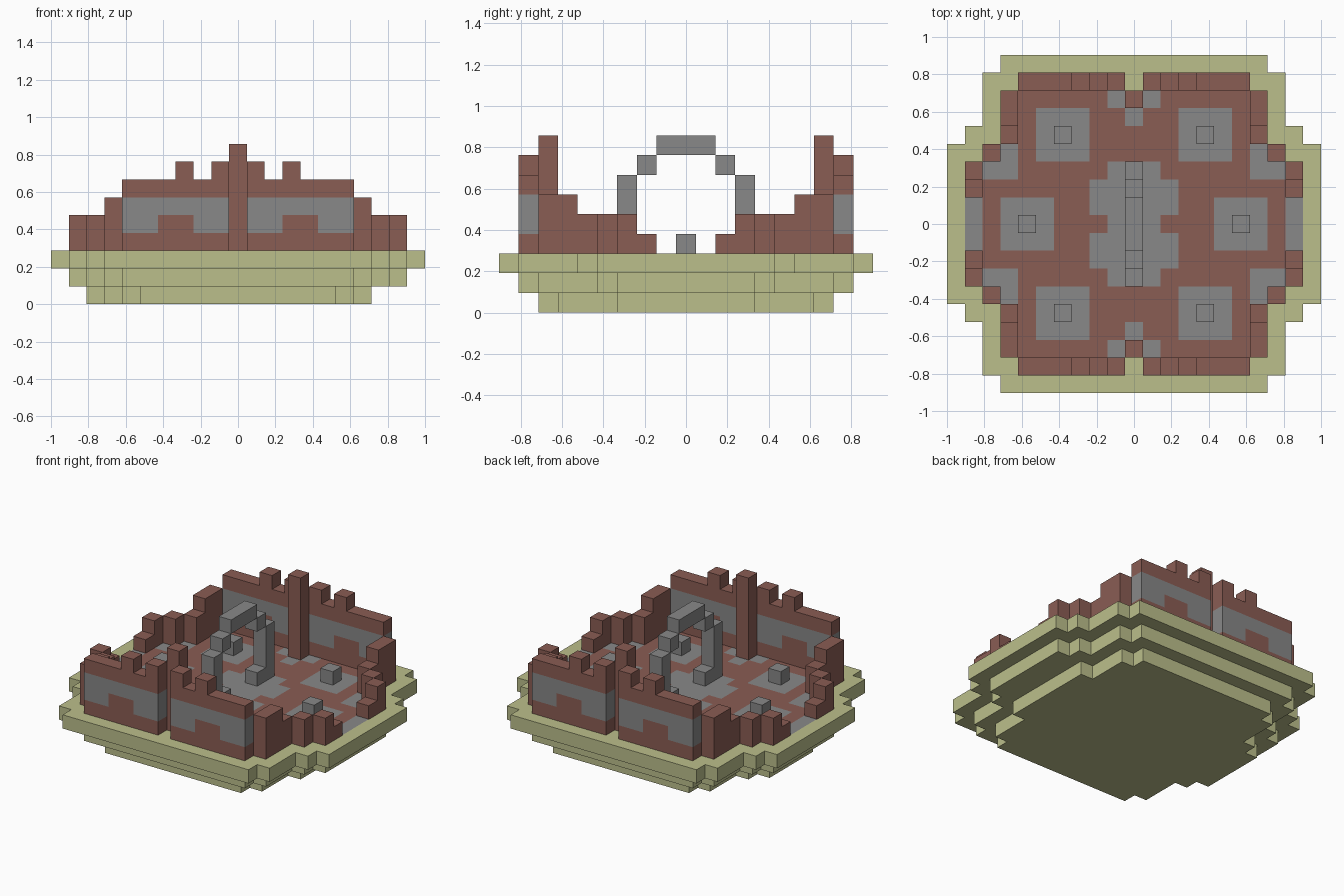
import bpy
import bmesh

cube = bpy.data.objects.get("Cube")
if cube:
    bpy.data.objects.remove(cube, do_unlink=True)

U = 2 / 21      # edge of one building block
GROUND = 3      # the courtyard lies three blocks up


def material(name, rgb):
    mat = bpy.data.materials.new(name)
    mat.use_nodes = True
    color = (*rgb, 1)
    mat.diffuse_color = color
    mat.node_tree.nodes["Principled BSDF"].inputs["Base Color"].default_value = color
    return mat


SAND = material("sand green", (0.50, 0.52, 0.26))
BRICK = material("red brown brick", (0.255, 0.109, 0.088))
STONE = material("grey stone", (0.246, 0.246, 0.246))


def finish(name, bm, mats):
    mesh = bpy.data.meshes.new(name)
    bm.to_mesh(mesh)
    bm.free()
    for mat in mats:
        mesh.materials.append(mat)
    obj = bpy.data.objects.new(name, mesh)
    bpy.context.collection.objects.link(obj)


def add_box(bm, x, y, z, index=0):
    """Box over inclusive block ranges in x and y, and block edges in z."""
    made = bmesh.ops.create_cube(bm, size=1)["verts"]
    for v in made:
        v.co.x = ((x[0] + x[1]) / 2 + v.co.x * (x[1] - x[0] + 1)) * U
        v.co.y = ((y[0] + y[1]) / 2 + v.co.y * (y[1] - y[0] + 1)) * U
        v.co.z = ((z[0] + z[1]) / 2 + v.co.z * (z[1] - z[0])) * U
    for face in {f for v in made for f in v.link_faces}:
        face.material_index = index


def add_slab(name, level, steps, east_limit):
    """Stepped slab; steps are half extents (x, y), narrowest x first."""
    quarter = []
    for i, (x, y) in enumerate(steps):
        if i:
            quarter.append((steps[i - 1][0], y))
        quarter.append((x, y))
    quarter.append((steps[-1][0], 0))
    right = [(min(x, east_limit), y) for x, y in quarter]
    outline = right + [(x, -y) for x, y in reversed(right)]
    outline += [(-x, -y) for x, y in quarter]
    outline += [(-x, y) for x, y in reversed(quarter)]
    clean = []
    for p in outline:
        if p not in clean:
            clean.append(p)
    bm = bmesh.new()
    base = bm.faces.new([bm.verts.new((x * U, y * U, level * U)) for x, y in clean])
    top = bmesh.ops.extrude_face_region(bm, geom=[base])["geom"]
    bmesh.ops.translate(bm, vec=(0, 0, U),
                        verts=[g for g in top if isinstance(g, bmesh.types.BMVert)])
    bmesh.ops.recalc_face_normals(bm, faces=bm.faces[:])
    finish(name, bm, [SAND])


# Stepped foundation, widening upwards
add_slab("lower_foundation", 0, [(5.5, 7.5), (6.5, 6.5), (7.5, 3.5), (8.5, 2.5)], 7.5)
add_slab("middle_foundation", 1, [(6.5, 8.5), (7.5, 7.5), (8.5, 4.5), (9.5, 3.5)], 9.5)
add_slab("upper_foundation", 2, [(7.5, 9.5), (8.5, 8.5), (9.5, 5.5), (10.5, 4.5)], 10.5)


# Courtyard paving, coloured by block position
def is_paved(x, y):
    return (x <= 7 and y <= 7) or (x == 8 and y <= 4) or (x == 9 and y <= 3)


def is_stone(x, y):
    return ((x <= 1 and y <= 3) or (x == 2 and 1 <= y <= 2)     # centre
            or (3 <= x <= 5 and 4 <= y <= 6)                    # corner squares
            or (5 <= x <= 7 and y <= 1)                         # side squares
            or (x == 7 and 3 <= y <= 4) or (x == 8 and y == 3)  # side corners
            or (x == 9 and y <= 1)                              # side gates
            or (x == 1 and y == 7) or (x == 0 and y == 6))      # tower feet


bm = bmesh.new()
for x in range(-9, 10):
    for y in range(-7, 8):
        if is_paved(abs(x), abs(y)):
            corners = [(x - .5, y - .5), (x + .5, y - .5), (x + .5, y + .5), (x - .5, y + .5)]
            face = bm.faces.new([bm.verts.new((a * U, b * U, GROUND * U + 0.002))
                                 for a, b in corners])
            face.material_index = int(is_stone(abs(x), abs(y)))
bmesh.ops.remove_doubles(bm, verts=bm.verts[:], dist=0.001)
finish("courtyard_paving", bm, [BRICK, STONE])

# Long wall: x range, z range and colour (0 brick, 1 stone) of each piece
LONG_WALL = [((1, 6), (3, 4), 0), ((1, 2), (4, 5), 1), ((3, 4), (4, 5), 0),
             ((5, 6), (4, 5), 1), ((1, 6), (5, 6), 1), ((1, 6), (6, 7), 0),
             ((1, 1), (7, 8), 0), ((3, 3), (7, 8), 0)]
# Side wall: x block, y range and top of each piece
SIDE_WALL = [(7, (6, 7), 6), (7, (5, 5), 5), (8, (4, 4), 5),
             (9, (3, 3), 5), (9, (2, 2), 4)]

for sy, end in ((-1, "front"), (1, "back")):
    for sx, side in ((-1, "right"), (1, "left")):
        bm = bmesh.new()
        for (x0, x1), z, index in LONG_WALL:
            add_box(bm, sorted((sx * x0, sx * x1)), (sy * 8, sy * 8), z, index)
        finish(f"{end}_{side}_long_wall", bm, [BRICK, STONE])

        bm = bmesh.new()
        for x, (y0, y1), top in SIDE_WALL:
            add_box(bm, (sx * x, sx * x), sorted((sy * y0, sy * y1)), (GROUND, top))
        finish(f"{end}_{side}_side_wall", bm, [BRICK])

        bm = bmesh.new()
        add_box(bm, (sx * 4, sx * 4), (sy * 5, sy * 5), (GROUND, 4))
        finish(f"{end}_{side}_pedestal", bm, [STONE])

    # Gate pillar in the gap of the long wall
    bm = bmesh.new()
    add_box(bm, (0, 0), (sy * 7, sy * 7), (GROUND, 9))
    finish(f"{end}_pillar", bm, [BRICK])

for sx, side in ((-1, "right"), (1, "left")):
    bm = bmesh.new()
    add_box(bm, (sx * 6, sx * 6), (0, 0), (GROUND, 4))
    finish(f"{side}_pedestal", bm, [STONE])

# Ring-shaped arch in the middle of the courtyard
bm = bmesh.new()
add_box(bm, (0, 0), (-1, 1), (8, 9))
for sy in (-1, 1):
    add_box(bm, (0, 0), (sy * 3, sy * 3), (GROUND, 7))
    add_box(bm, (0, 0), (sy * 2, sy * 2), (7, 8))
    add_box(bm, (0, 0), (sy * 2, sy * 2), (GROUND, 4))
finish("courtyard_arch", bm, [STONE])
